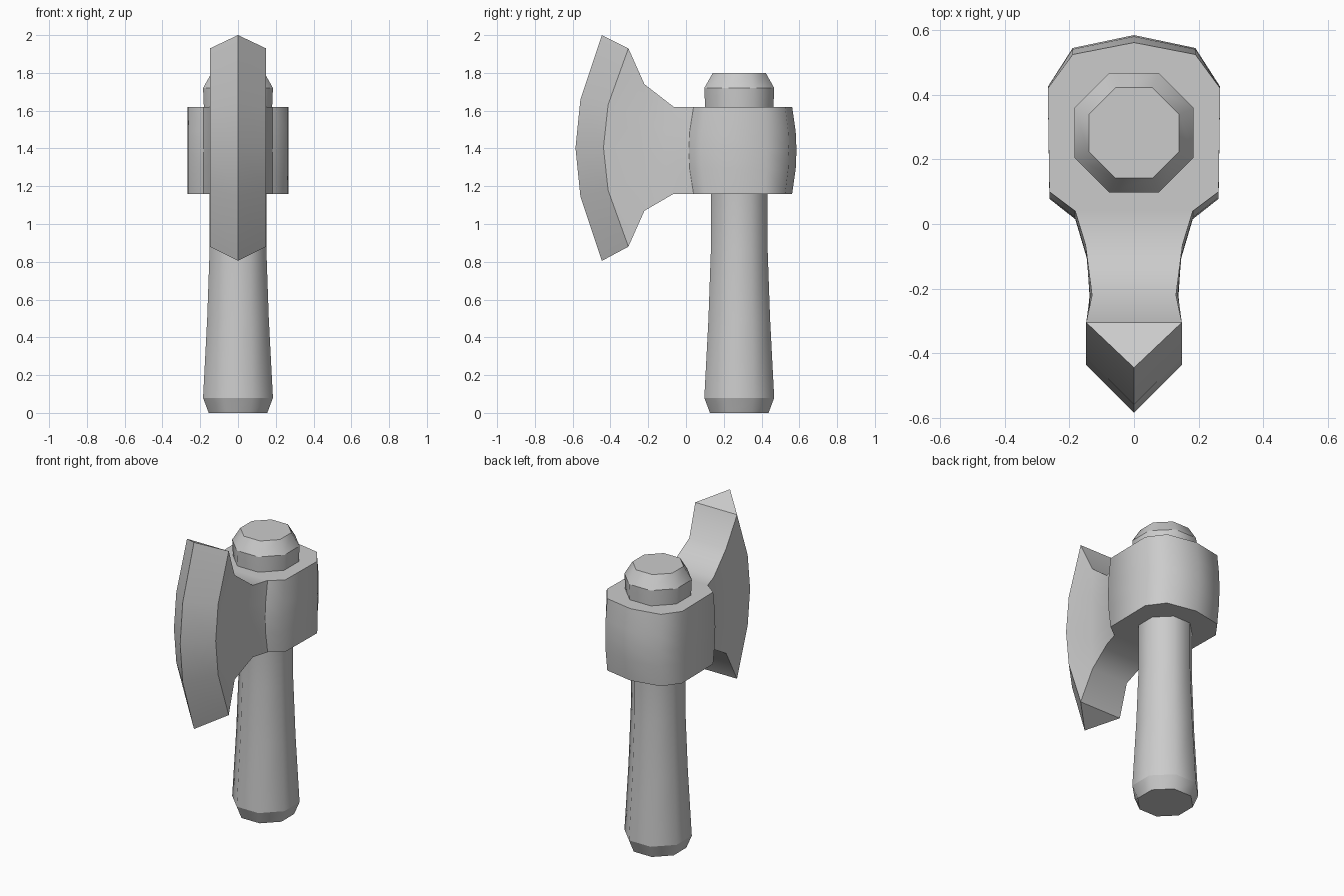
import bpy, math

if "Cube" in bpy.data.objects:
    bpy.data.objects.remove(bpy.data.objects["Cube"])


def make_object(name, verts, faces, is_sharp):
    """Smooth-shaded mesh; is_sharp(a, b) picks the hard edges by vertex index."""
    mesh = bpy.data.meshes.new(name)
    mesh.from_pydata(verts, [], faces)
    mesh.update()
    for p in mesh.polygons:
        p.use_smooth = True
    for e in mesh.edges:
        e.use_edge_sharp = is_sharp(*e.vertices)
    obj = bpy.data.objects.new(name, mesh)
    bpy.context.collection.objects.link(obj)
    return obj


# Handle: octagonal lathe, (half width, z) profile with chamfered ends
profile = [(0.155, 0), (0.185, 0.08), (0.163, 0.5), (0.15, 0.87),
           (0.15, 1.16), (0.18, 1.6), (0.185, 1.72), (0.14, 1.8)]
N = 8
verts, faces = [], []
for half, z in profile:
    r = half / math.cos(math.pi / N)
    for k in range(N):
        a = 2 * math.pi * (k + 0.5) / N
        verts.append((r * math.cos(a), 0.282 + r * math.sin(a), z))
for j in range(len(profile) - 1):
    for k in range(N):
        a, b = j * N + k, j * N + (k + 1) % N
        faces.append((a, b, b + N, a + N))
faces.append(tuple(reversed(range(N))))
last = (len(profile) - 1) * N
faces.append(tuple(range(last, last + N)))
hard_rings = (0, 1, 6, 7)
make_object("handle", verts, faces,
            lambda a, b: a // N == b // N and a // N in hard_rings)

# Axe head: half outline from the back to the cutting edge
# (x at ends, x at mid height, y at ends, y at mid height, z bottom, z top)
outline = [
    (0.0, 0.0, 0.562, 0.585, 1.16, 1.62),
    (0.19, 0.19, 0.525, 0.545, 1.16, 1.62),
    (0.267, 0.267, 0.42, 0.425, 1.16, 1.62),
    (0.262, 0.262, 0.10, 0.078, 1.16, 1.62),
    (0.182, 0.182, 0.04, 0.015, 1.16, 1.62),
    (0.15, 0.145, -0.065, -0.11, 1.16, 1.62),
    (0.13, 0.138, -0.22, -0.22, 1.07, 1.74),
    (0.148, 0.148, -0.305, -0.437, 0.88, 1.93),
    (0.0, 0.0, -0.445, -0.585, 0.805, 2.0),
]
n = len(outline)
ring = [(s, 1) for s in outline] + [(s, -1) for s in outline[-2:0:-1]]
M = len(ring)
rows = (-1, -0.43, 0, 0.43, 1)
verts, faces = [], []
for t in rows:
    for (xe, xm, ye, ym, zb, zt), side in ring:
        w = t * t
        verts.append((side * (xm + (xe - xm) * w), ym + (ye - ym) * w,
                      (zb + zt) / 2 + t * (zt - zb) / 2))
for j in range(len(rows) - 1):
    for i in range(M):
        a, b = j * M + i, j * M + (i + 1) % M
        faces.append((a, a + M, b + M, b))

# Caps: strips joining each outline point to its mirror image
top = (len(rows) - 1) * M
for i in range(n - 1):
    quad = list(dict.fromkeys([i, i + 1, (M - i - 1) % M, (M - i) % M]))
    faces.append(tuple(quad))
    faces.append(tuple(top + q for q in reversed(quad)))
crease_columns = {4, M - 4, n - 2, M - n + 2, n - 1}


def head_sharp(a, b):
    ia, ib, ja, jb = a % M, b % M, a // M, b // M
    if ja == jb:
        on_rim = ja in (0, len(rows) - 1)
        across = ia == (M - ib) % M
        return on_rim and (not across or ia in (n - 2, M - n + 2))
    return ia in crease_columns


make_object("axe_head", verts, faces, head_sharp)
